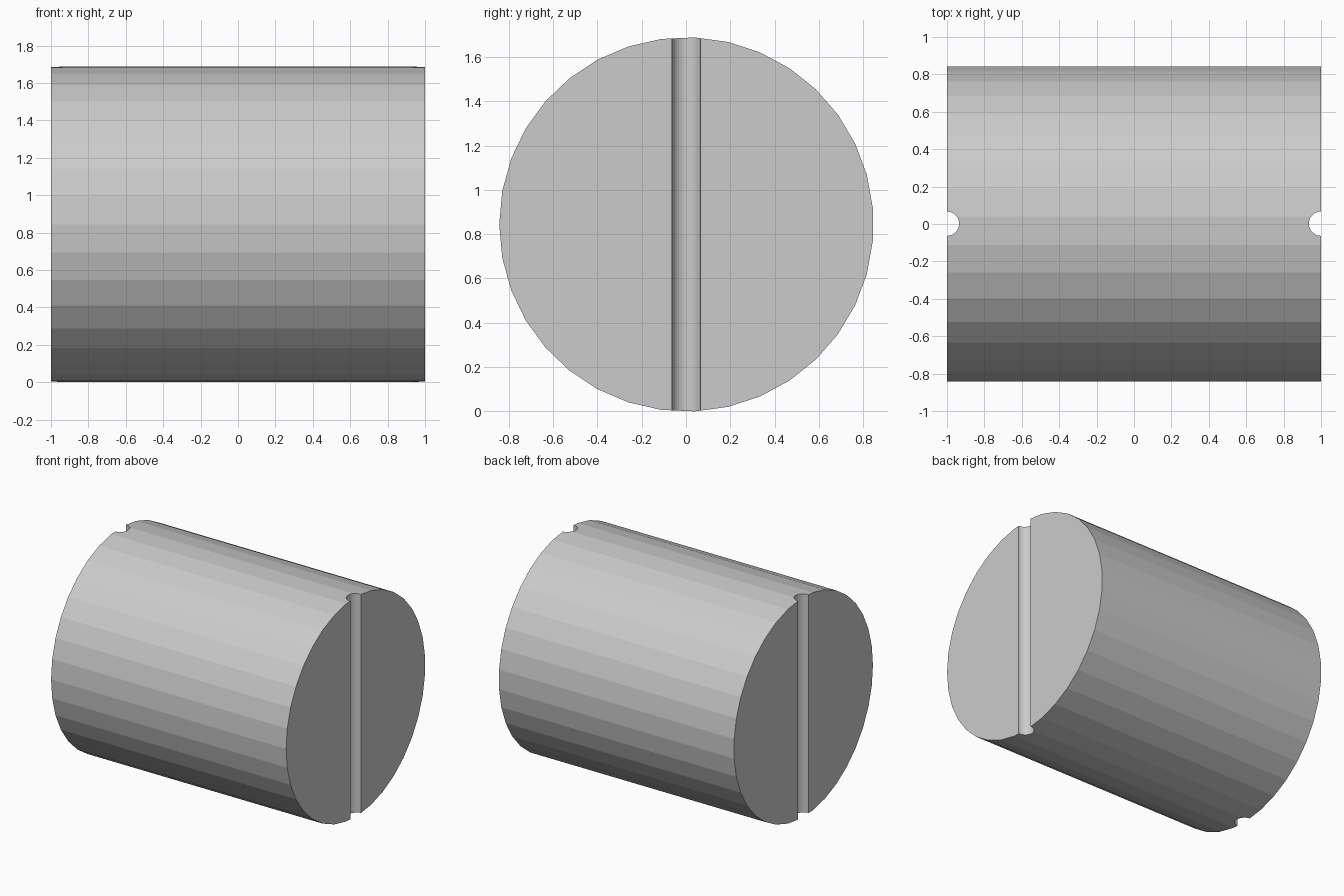
import bpy
from math import pi

if "Cube" in bpy.data.objects:
    bpy.data.objects.remove(bpy.data.objects["Cube"])

SIDES = 35
R = 0.845        # barrel radius
GROOVE = 0.065   # end groove radius
CY = 0.0017      # the odd side count shifts the axis slightly off centre


def cylinder(name, radius, depth, loc, rot):
    bpy.ops.mesh.primitive_cylinder_add(
        vertices=SIDES, radius=radius, depth=depth, location=loc, rotation=rot)
    ob = bpy.context.object
    ob.name = name
    return ob


# Faceted barrel lying along x, with one facet edge pointing to -y
barrel = cylinder("barrel", R, 2, (0, CY, R * 0.999), (pi / 2, 0, pi / 2))
bpy.ops.object.transform_apply(location=False, rotation=True, scale=False)
ys = [v.co.y for v in barrel.data.vertices]
zs = [v.co.z for v in barrel.data.vertices]
# turn the primitive's leading vertex (at +z or +y) round to -y
lead = barrel.data.vertices[0].co
if abs(lead.z) > abs(lead.y):
    barrel.rotation_euler.x = pi / 2 if lead.z > 0 else -pi / 2
elif lead.y > 0:
    barrel.rotation_euler.x = pi
bpy.ops.object.transform_apply(location=False, rotation=True, scale=False)

# Round vertical groove across each end
for side in (-1, 1):
    cutter = cylinder("groove_cutter", GROOVE, 2.2, (side, CY, R), (0, 0, side * pi / 2))
    mod = barrel.modifiers.new("groove", 'BOOLEAN')
    mod.operation = 'DIFFERENCE'
    mod.solver = 'EXACT'
    mod.object = cutter
    bpy.context.view_layer.objects.active = barrel
    bpy.ops.object.modifier_apply(modifier=mod.name)
    bpy.data.objects.remove(cutter)
